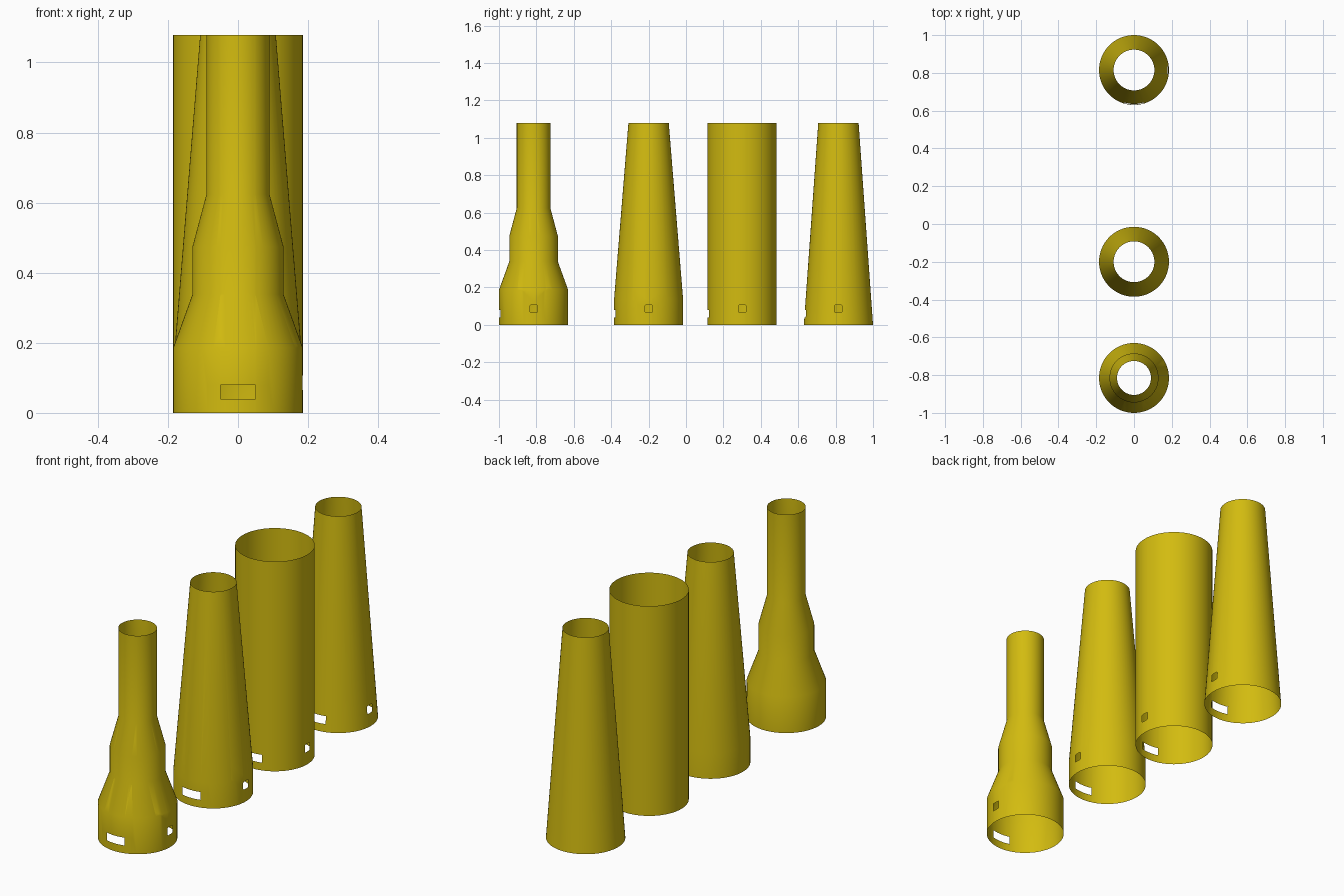
import bpy, bmesh, math
from mathutils import Vector

if "Cube" in bpy.data.objects:
    bpy.data.objects.remove(bpy.data.objects["Cube"])

SEGMENTS = 64
HEIGHT = 1.078
R = 0.185

yellow = bpy.data.materials.new("yellow_paint")
yellow.diffuse_color = (0.65, 0.5, 0.005, 1)
yellow.use_nodes = True
yellow.node_tree.nodes["Principled BSDF"].inputs["Base Color"].default_value = yellow.diffuse_color


def cut_opening(bm, side, half_w, z0, z1, corner):
    """Cut a chamfer-cornered opening in the wall facing direction 'side'."""
    across = Vector((0, 0, 1)).cross(side)
    up = Vector((0, 0, 1))
    mid = up * (z0 + z1) / 2
    half_h = (z1 - z0) / 2
    planes = [(across * s, across * s * half_w) for s in (-1, 1)]
    planes += [(up * s, up * s * half_h) for s in (-1, 1)]
    if corner:
        for a in (-1, 1):
            for b in (-1, 1):
                n = (across * a + up * b).normalized()
                p = across * a * (half_w - corner) + up * b * half_h
                planes.append((n, p))
    for n, p in planes:
        faces = [f for f in bm.faces
                 if f.calc_center_median().dot(side) > 0
                 and any(abs(v.co.dot(across)) < half_w + 0.03 for v in f.verts)]
        geom = set(faces)
        for f in faces:
            geom.update(f.edges)
            geom.update(f.verts)
        bmesh.ops.bisect_plane(bm, geom=list(geom), plane_co=p + mid, plane_no=n, dist=1e-6)
    inside = []
    for f in bm.faces:
        c = f.calc_center_median()
        if c.dot(side) > 0 and all((c - mid - p).dot(n) < 0 for n, p in planes):
            inside.append(f)
    bmesh.ops.delete(bm, geom=inside, context='FACES')


def stack(name, y, profile):
    """Open thin-walled tube turned from (radius, height) points."""
    bm = bmesh.new()
    rings = []
    for r, z in profile:
        rings.append([bm.verts.new((r * math.cos(t), r * math.sin(t), z))
                      for t in (2 * math.pi * i / SEGMENTS for i in range(SEGMENTS))])
    for lo, hi in zip(rings, rings[1:]):
        for i in range(SEGMENTS):
            j = (i + 1) % SEGMENTS
            bm.faces.new((lo[i], lo[j], hi[j], hi[i]))
    # wide slot at the front, small rounded window on the right
    cut_opening(bm, Vector((0, -1, 0)), 0.05, 0.04, 0.08, 0)
    cut_opening(bm, Vector((1, 0, 0)), 0.02, 0.066, 0.106, 0.004)
    mesh = bpy.data.meshes.new(name)
    bm.to_mesh(mesh)
    bm.free()
    mesh.materials.append(yellow)
    ob = bpy.data.objects.new(name, mesh)
    ob.location.y = y
    bpy.context.collection.objects.link(ob)
    bpy.ops.object.select_all(action='DESELECT')
    ob.select_set(True)
    bpy.context.view_layer.objects.active = ob
    bpy.ops.object.shade_smooth_by_angle(angle=math.radians(30))


# four chimney shapes in a row, front to back
stack("stepped_chimney", -0.815, [(R, 0), (R, 0.186), (0.13, 0.338), (0.13, 0.474),
                                  (0.09, 0.624), (0.09, HEIGHT)])
stack("tapered_chimney_with_base", -0.2, [(R, 0), (R, 0.13), (0.108, HEIGHT)])
stack("straight_chimney", 0.3, [(R, 0), (R, 0.13), (R, HEIGHT)])
stack("tapered_chimney", 0.815, [(R, 0), (0.108, HEIGHT)])
